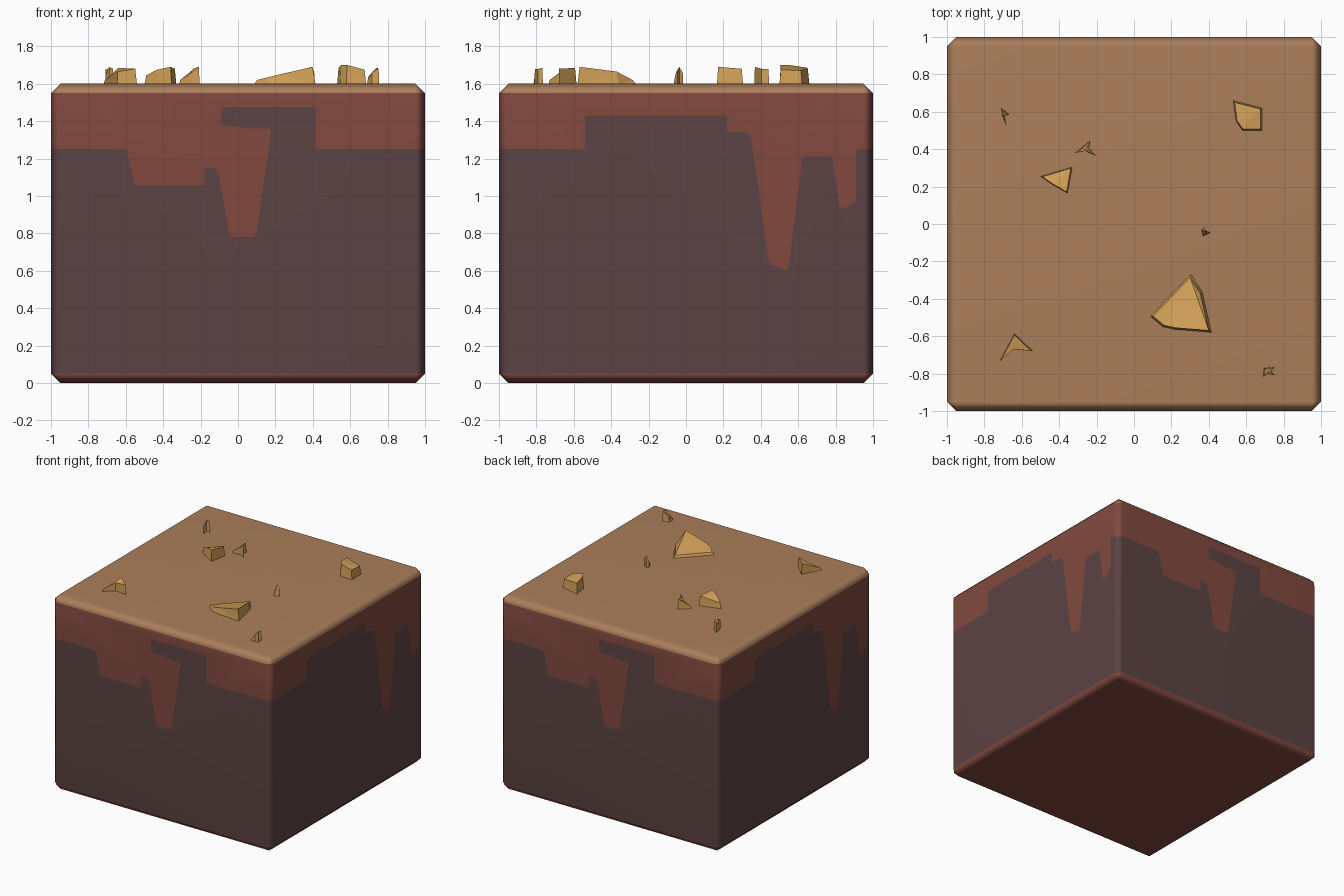
import bpy, bmesh
from mathutils import Vector, Matrix
from math import pi

if "Cube" in bpy.data.objects:
    bpy.data.objects.remove(bpy.data.objects["Cube"])


def material(name, rgb):
    lin = [((c / 255 + 0.055) / 1.055) ** 2.4 for c in rgb]
    m = bpy.data.materials.new(name)
    m.diffuse_color = (*lin, 1)
    m.use_nodes = True
    m.node_tree.nodes["Principled BSDF"].inputs["Base Color"].default_value = m.diffuse_color
    return m


soil = material("dark soil", (92, 67, 67))
clay = material("red clay", (129, 73, 63))
sand = material("tan top", (172, 127, 91))
stone = material("ochre stone", (211, 161, 87))


def make_object(name, bm, mats):
    bmesh.ops.recalc_face_normals(bm, faces=bm.faces)
    me = bpy.data.meshes.new(name)
    bm.to_mesh(me)
    bm.free()
    for m in mats:
        me.materials.append(m)
    ob = bpy.data.objects.new(name, me)
    bpy.context.collection.objects.link(ob)
    return ob


# Drip outlines between clay and soil, left to right as seen from outside
LINE, B, LOW, TOP, H = 1.25, 0.95, 0.05, 1.55, 1.6
wide = [(-.61, 1.25), (-.595, 1.24), (-.555, 1.07), (-.54, 1.055), (-.19, 1.055),
        (-.18, 1.07), (-.18, 1.145), (-.165, 1.155), (-.12, 1.145), (-.105, 1.12),
        (-.048, .81), (-.03, .78), (.085, .78), (.1, .81), (.178, 1.35), (.165, 1.36),
        (.05, 1.36), (.01, 1.37), (-.08, 1.375), (-.09, 1.385), (-.09, 1.465),
        (-.08, 1.475), (.41, 1.475), (.415, 1.465), (.415, 1.25)]
tall = [(-.54, 1.25), (-.54, 1.42), (-.535, 1.43), (.215, 1.43), (.22, 1.42),
        (.22, 1.345), (.285, 1.345), (.335, 1.335), (.35, 1.3), (.44, .66), (.455, .635),
        (.51, .61), (.54, .6), (.55, .635), (.62, 1.19), (.635, 1.21), (.77, 1.21),
        (.785, 1.2), (.82, .945), (.84, .93), (.88, .955), (.91, .975), (.91, 1.235),
        (.92, 1.25)]

# Chamfered block, one side at a time around the z axis
bm = bmesh.new()
SOIL, CLAY, SAND = 0, 1, 2


def face(points, mat, turn=0):
    rot = Matrix.Rotation(turn * pi / 2, 3, 'Z')
    f = bm.faces.new([bm.verts.new(rot @ Vector(p)) for p in points])
    f.material_index = mat
    f.smooth = True


for k in range(4):
    line = [(-B, LINE)] + (wide, tall)[k % 2] + [(B, LINE)]
    edge = [(u, -1, z) for u, z in line]
    # side: soil below the drips, clay above
    face(edge + [(B, -1, LOW), (-B, -1, LOW)], SOIL, k)
    face(edge + [(B, -1, TOP), (-B, -1, TOP)], CLAY, k)
    # upright chamfer
    for z0, z1, mat in ((LOW, LINE, SOIL), (LINE, TOP, CLAY)):
        face([(B, -1, z0), (1, -B, z0), (1, -B, z1), (B, -1, z1)], mat, k)
    # top and bottom chamfers with corner triangles
    for z, cap, mat in ((TOP, H, SAND), (LOW, 0, CLAY)):
        face([(-B, -1, z), (B, -1, z), (B, -B, cap), (-B, -B, cap)], mat, k)
        face([(B, -1, z), (1, -B, z), (B, -B, cap)], mat, k)
for cap, mat in ((H, SAND), (0, CLAY)):
    face([(-B, -B, cap), (B, -B, cap), (B, B, cap), (-B, B, cap)], mat)
bmesh.ops.remove_doubles(bm, verts=bm.verts, dist=0.0005)
block = make_object("ground_block", bm, [soil, clay, sand])
block.modifiers.new("flat sides", 'WEIGHTED_NORMAL')

# Loose stones: outline corners as (x, y, height above the top)
stones = [
    [(.085, -.495, .02), (.305, -.265, .02), (.365, -.36, .065), (.415, -.58, .09),
     (.22, -.565, .05), (.15, -.55, .035)],
    [(.53, .66, .085), (.685, .62, .07), (.685, .5, .075), (.58, .5, .1), (.545, .55, .1)],
    [(-.5, .255, .045), (-.33, .305, .08), (-.355, .165, .09), (-.435, .21, .075)],
    [(-.315, .38, .02), (-.235, .445, .08), (-.24, .405, .08), (-.205, .365, .09),
     (-.26, .39, .05)],
    [(-.72, -.735, .02), (-.64, -.585, .085), (-.54, -.68, .08), (-.645, -.67, .065)],
    [(.695, -.77, .04), (.75, -.765, .085), (.735, -.79, .08), (.755, -.81, .08),
     (.715, -.8, .06), (.69, -.815, .02)],
    [(.375, -.015, .06), (.385, -.035, .09), (.41, -.045, .07), (.39, -.055, .06),
     (.37, -.065, .02), (.36, -.035, .05)],
    [(-.71, .62, .08), (-.665, .585, .08), (-.69, .575, .09), (-.685, .53, .07),
     (-.705, .58, .05)],
]
for i, outline in enumerate(stones):
    bm = bmesh.new()
    n = len(outline)
    cx = sum(p[0] for p in outline) / n
    cy = sum(p[1] for p in outline) / n
    base = [bm.verts.new((x, y, H - 0.005)) for x, y, h in outline]
    top = [bm.verts.new((cx + (x - cx) * .9, cy + (y - cy) * .9, H + h)) for x, y, h in outline]
    for j in range(n):
        bm.faces.new((base[j], base[(j + 1) % n], top[(j + 1) % n], top[j]))
    bm.faces.new(top)
    bm.faces.new(base[::-1])
    bmesh.ops.triangulate(bm, faces=bm.faces[:], ngon_method='EAR_CLIP')
    make_object(f"stone_{i + 1}", bm, [stone])
